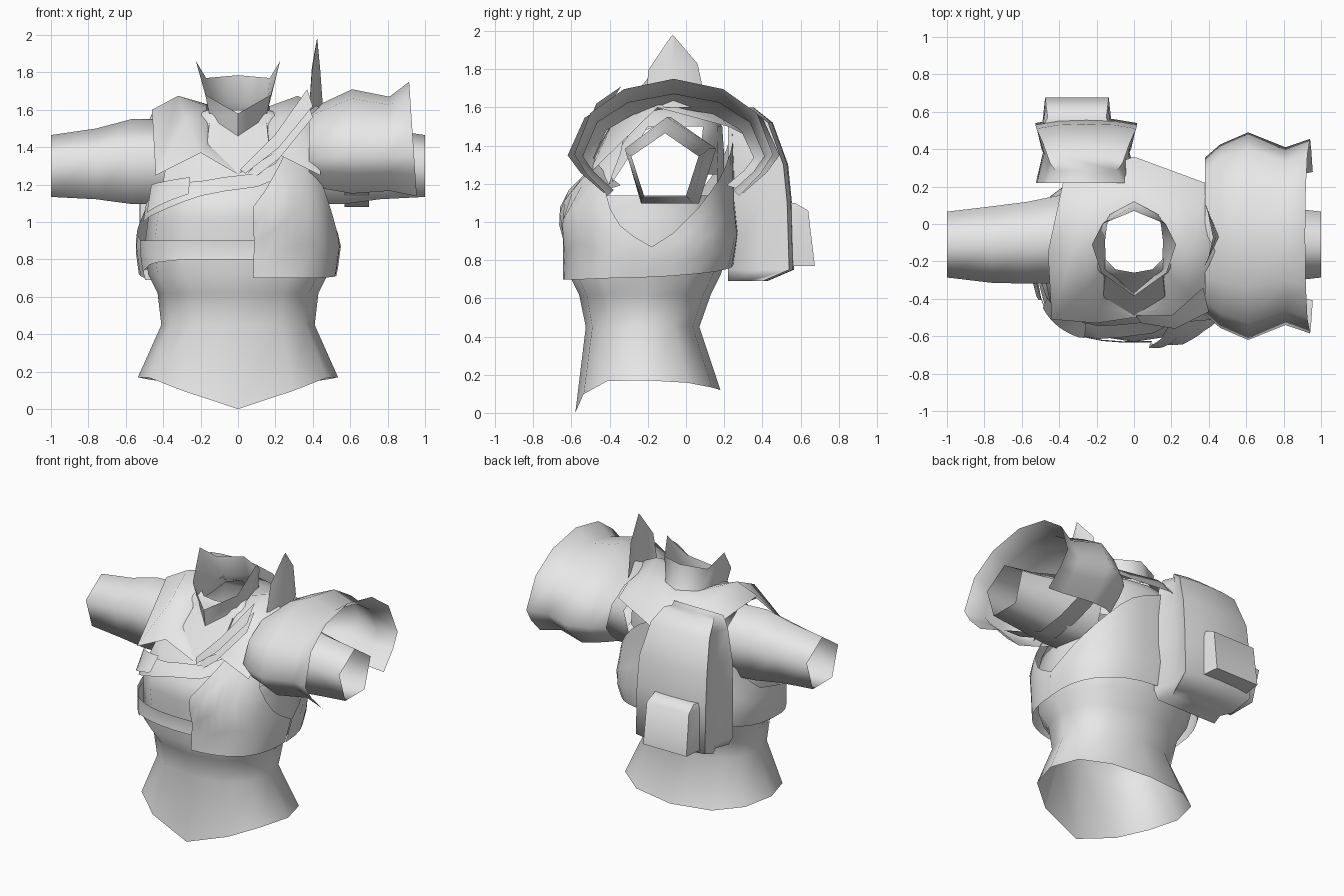
import bpy, bmesh, math
from mathutils import Vector

cube = bpy.data.objects.get("Cube")
if cube:
    bpy.data.objects.remove(cube, do_unlink=True)

grey = bpy.data.materials.new("plain_grey")
grey.use_nodes = True
grey.diffuse_color = (0.8, 0.8, 0.8, 1)
grey.node_tree.nodes["Principled BSDF"].inputs["Base Color"].default_value = (0.8, 0.8, 0.8, 1)


def loft(name, rings, closed=True, caps=False, angle=50, cut=None):
    """Skin a list of equal-length point rings; cut removes faces by a rule."""
    bm = bmesh.new()
    rows = [[bm.verts.new(p) for p in ring] for ring in rings]
    n = len(rows[0])
    for low, high in zip(rows, rows[1:]):
        for i in range(n if closed else n - 1):
            j = (i + 1) % n
            bm.faces.new((low[i], low[j], high[j], high[i]))
    if caps:
        bm.faces.new(rows[0][::-1])
        bm.faces.new(rows[-1])
    if cut:
        doomed = [f for f in bm.faces if cut(f.calc_center_median())]
        bmesh.ops.delete(bm, geom=doomed, context="FACES")
    bmesh.ops.recalc_face_normals(bm, faces=bm.faces)
    mesh = bpy.data.meshes.new(name)
    bm.to_mesh(mesh)
    bm.free()
    obj = bpy.data.objects.new(name, mesh)
    bpy.context.collection.objects.link(obj)
    mesh.materials.append(grey)
    bpy.ops.object.select_all(action="DESELECT")
    obj.select_set(True)
    bpy.context.view_layer.objects.active = obj
    bpy.ops.object.shade_smooth_by_angle(angle=math.radians(angle))
    return obj


def mirrored(half):
    """Close a front-to-back half outline across x = 0."""
    return half + [(-x, y, z) for x, y, z in half[-2:0:-1]]


# Body outline by height: z, half width, front y, back y
BODY = [(0.17, 0.535, -0.58, 0.18), (0.45, 0.41, -0.525, 0.07), (0.62, 0.43, -0.56, 0.13),
        (0.72, 0.48, -0.61, 0.18), (0.87, 0.50, -0.59, 0.23), (1.02, 0.48, -0.63, 0.21),
        (1.14, 0.46, -0.6, 0.2), (1.25, 0.44, -0.5, 0.2), (1.35, 0.42, -0.42, 0.2),
        (1.5, 0.37, -0.3, 0.19), (1.57, 0.28, -0.28, 0.14), (1.6, 0.17, -0.26, 0.09)]


def body_point(deg, z, grow=0.0):
    z = min(max(z, BODY[0][0]), BODY[-1][0])
    for a, b in zip(BODY, BODY[1:]):
        if z <= b[0]:
            t = (z - a[0]) / (b[0] - a[0])
            w, f, k = (a[i] + (b[i] - a[i]) * t for i in (1, 2, 3))
            break
    c, s = math.cos(math.radians(deg)), math.sin(math.radians(deg))
    power = 0.85 if z < 0.65 else 0.76
    soft = lambda v: math.copysign(abs(v) ** power, v)
    return Vector(((w + grow) * soft(c), (f + k) / 2 + ((k - f) / 2 + grow) * soft(s), z))


# Torso with a pointed front hem and open arm holes
ANGLES = [-90 + 30 * i for i in range(12)]
torso_rings = [[body_point(a, row[0]) for a in ANGLES] for row in BODY]
for p, a in zip(torso_rings[0], ANGLES):
    s = math.sin(math.radians(a))
    p.z -= 0.17 * max(-s, 0) ** 6 + 0.05 * max(s, 0) ** 2
loft("torso", torso_rings, angle=70,
     cut=lambda c: abs(c.x) > 0.33 and 1.12 < c.z < 1.5 and -0.36 < c.y < 0.14)


def panel(name, start, end, low, high, grow, steps=10, rows=4):
    """Armour sheet lying over the body; low and high are heights along its length."""
    def at(values, t):
        x = t * (len(values) - 1)
        i = min(int(x), len(values) - 2)
        return values[i] + (values[i + 1] - values[i]) * (x - i)
    rings = []
    for r in range(rows + 1):
        ring = []
        for i in range(steps + 1):
            t = i / steps
            lo, hi = at(low, t), at(high, t)
            ring.append(body_point(start + (end - start) * t, lo + (hi - lo) * r / rows, grow))
        rings.append(ring)
    return loft(name, rings, closed=False, angle=60)


# Chest armour, waist band and diagonal wraps
panel("left_chest_plate", -85, 0, [0.7, 0.7, 0.71],
      [1.08, 1.25, 1.4, 1.46, 1.36, 1.15, 0.98, 0.87], 0.045, steps=14)
panel("left_back_plate", 0, 100, [0.71, 0.74, 0.78], [0.87, 1.1, 1.35, 1.5], 0.05)
panel("right_back_plate", 100, 200, [0.78, 0.75, 0.7], [1.5, 1.3, 1.0, 0.9], 0.05)
panel("waist_band", 180, 276, [0.7, 0.78, 0.8, 0.8], [0.9, 0.9, 0.9], 0.035, rows=2)
panel("chest_wrap", 190, 315, [1.0, 1.06, 1.14, 1.2, 1.36], [1.1, 1.2, 1.22, 1.27, 1.5], 0.03, rows=2)
panel("side_flap", 205, 245, [1.05, 1.15], [1.2, 1.24], 0.05, rows=1)

# Arms: open five-sided sleeves; x, centre y, centre z, radius y, radius z
SLEEVE = [(0.38, -0.08, 1.31, 0.25, 0.24), (0.57, -0.1, 1.31, 0.23, 0.24),
          (0.76, -0.11, 1.3, 0.215, 0.2), (1.0, -0.11, 1.29, 0.185, 0.175)]
for side, name in ((1, "left_sleeve"), (-1, "right_sleeve")):
    rings = []
    for x, cy, cz, ry, rz in SLEEVE:
        turns = [math.tau * (i / 5 + 0.25) for i in range(5)]
        rings.append([(side * x, cy + ry * math.cos(t), cz + rz * math.sin(t) * (1 if math.sin(t) > 0 else 1.1))
                      for t in turns])
    loft(name, rings, angle=80)

# Shoulder mantle draped from neck to outer edge
inner = mirrored([(0, -0.46, 1.27), (0.15, -0.36, 1.42), (0.165, -0.25, 1.55),
                  (0.17, -0.1, 1.62), (0.13, 0.05, 1.62), (0, 0.12, 1.62)])
crest = mirrored([(0, -0.48, 1.265), (0.18, -0.45, 1.41), (0.28, -0.37, 1.55),
                  (0.32, -0.12, 1.675), (0.25, 0.14, 1.6), (0, 0.24, 1.57)])
outer = mirrored([(0, -0.5, 1.255), (0.2, -0.53, 1.37), (0.44, -0.51, 1.25),
                  (0.46, -0.15, 1.6), (0.38, 0.22, 1.5), (0, 0.36, 1.43)])
loft("mantle", [inner, crest, outer], angle=60)

# Layered lapel rising to the left shoulder
for lift, name in ((0, "upper_lapel"), (0.06, "lower_lapel")):
    loft(name, [[(0.01, -0.49, 1.28 - lift), (0.2, -0.49, 1.47 - lift), (0.37, -0.34, 1.71 - lift)],
                [(0.04, -0.53, 1.26 - lift), (0.22, -0.56, 1.4 - lift), (0.4, -0.47, 1.62 - lift)]],
         closed=False)

# Neck and flared collar with raised side tips and a low front
neck_base = mirrored([(0, -0.49, 1.26), (0.165, -0.39, 1.42), (0.18, -0.1, 1.52),
                      (0.14, 0.07, 1.57), (0, 0.14, 1.59)])
neck_ring = mirrored([(0, -0.37, 1.46), (0.15, -0.24, 1.56), (0.155, -0.09, 1.62),
                      (0.14, 0.03, 1.63), (0, 0.1, 1.64)])
rim = mirrored([(0, -0.385, 1.58), (0.175, -0.26, 1.68), (0.225, -0.11, 1.86),
                (0.17, 0.0, 1.77), (0, 0.07, 1.785)])
loft("collar", [neck_base, neck_ring, rim], angle=60)

# Left shoulder guard: open arched shell; x, half depth, height above centre
ARCH = [(-0.66, -0.36), (-0.88, -0.1), (-1, 0.12), (-0.84, 0.6), (-0.5, 0.88), (0, 1),
        (0.5, 0.88), (0.84, 0.6), (1, 0.12), (0.88, -0.1), (0.66, -0.36)]
GUARD = [(0.38, 0.42, 0.3, 0), (0.46, 0.49, 0.34, 0), (0.61, 0.555, 0.41, 0),
         (0.81, 0.475, 0.37, 0), (0.915, 0.52, 0.45, 0.03)]
loft("shoulder_guard", [[(x + flare * (1 - v), -0.065 + ry * u, 1.3 + rz * v) for u, v in ARCH]
                        for x, ry, rz, flare in GUARD], closed=False, angle=60)
loft("guard_strap", [[(x, -0.47, 1.25), (x, -0.27, 1.15), (x, -0.1, 1.08), (x, 0.1, 1.11), (x, 0.3, 1.18)]
                     for x in (0.57, 0.7)], closed=False)

# Upright folded blade on the shoulder
loft("shoulder_blade", [[(0.38, -0.22, 1.6), (0.455, -0.07, 1.6), (0.38, 0.11, 1.6)],
                        [(0.395, -0.195, 1.8), (0.44, -0.07, 1.81), (0.395, 0.06, 1.83)],
                        [(0.42, -0.08, 1.97), (0.424, -0.07, 1.98), (0.42, -0.06, 1.97)]], closed=False)


def pack_ring(z, back, scale):
    mid, front = (back + 0.22) / 2, 0.22
    right = [(0.27, front), (0.23, mid), (0.272, back - 0.02), (0.15, back), (0, back + 0.005)]
    outline = right + [(-x, y) for x, y in right[-2::-1]]
    return [(-0.255 + x * scale, y, z) for x, y in outline]


# Backpack with pinched sides, and its pouch
loft("backpack", [pack_ring(*row) for row in
                  ((0.69, 0.42, 0.88), (0.75, 0.56, 1), (1.1, 0.55, 1), (1.3, 0.53, 0.98),
                   (1.52, 0.45, 0.85), (1.6, 0.35, 0.72))], caps=True, angle=75)
loft("back_pouch", [[(-0.305 - w, 0.54, z), (-0.305 + w, 0.54, z),
                     (-0.305 + w * 0.92, y, z), (-0.305 - w * 0.92, y, z)]
                    for z, w, y in ((0.77, 0.185, 0.675), (1.06, 0.18, 0.64), (1.1, 0.17, 0.57))],
     caps=True, angle=60)
